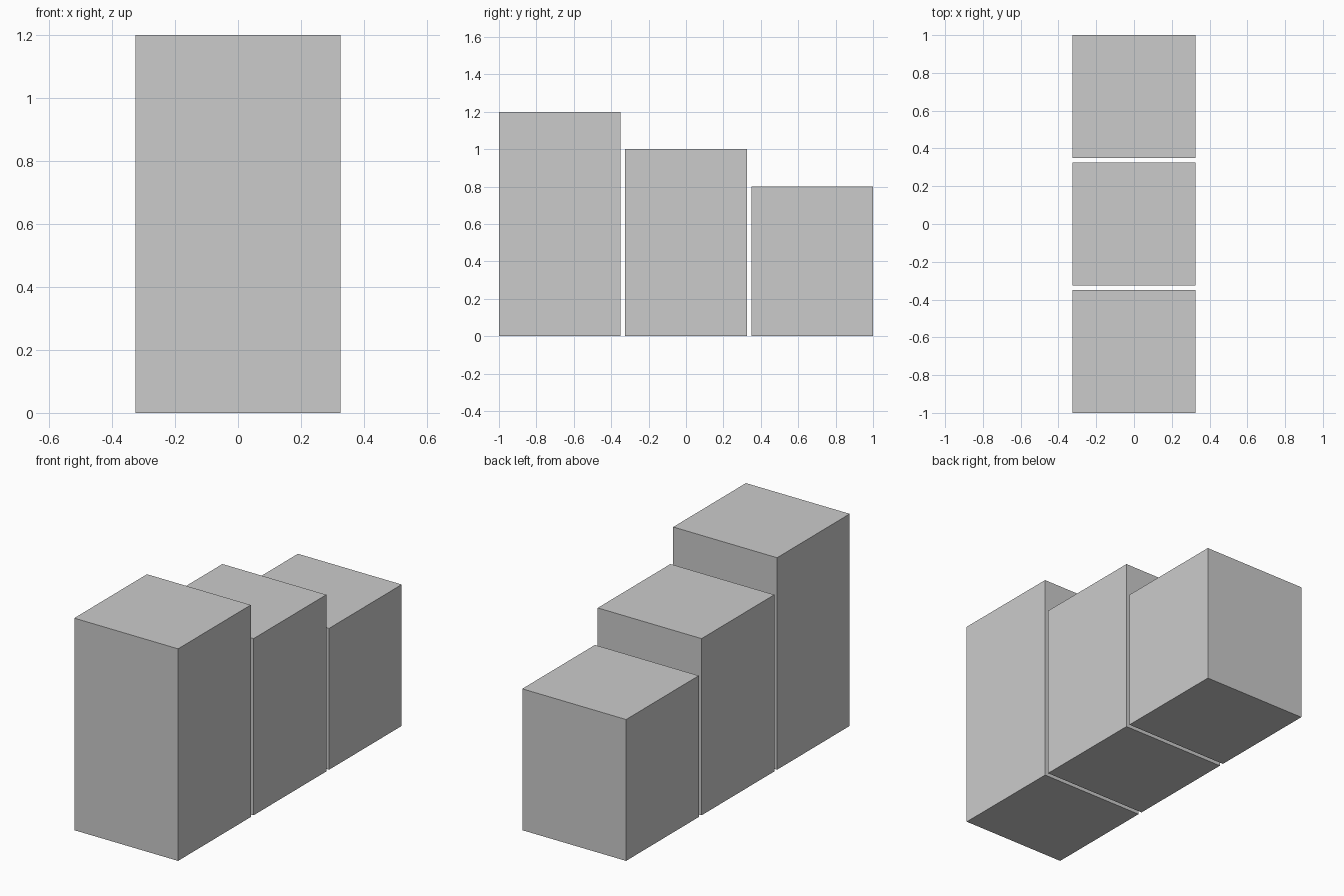
import bpy

if "Cube" in bpy.data.objects:
    bpy.data.objects.remove(bpy.data.objects["Cube"])

SIDE = 0.65      # square footprint
SPACING = 0.675  # centre to centre


def block(name, y, height):
    bpy.ops.mesh.primitive_cube_add(size=1, location=(0, y, height / 2))
    ob = bpy.context.object
    ob.name = name
    ob.scale = (SIDE, SIDE, height)
    bpy.ops.object.transform_apply(location=False, rotation=False, scale=True)


# Three separate blocks stepping down from front to back
for i, (name, height) in enumerate([("tall_block", 1.2),
                                    ("middle_block", 1.0),
                                    ("short_block", 0.8)]):
    block(name, (i - 1) * SPACING, height)
